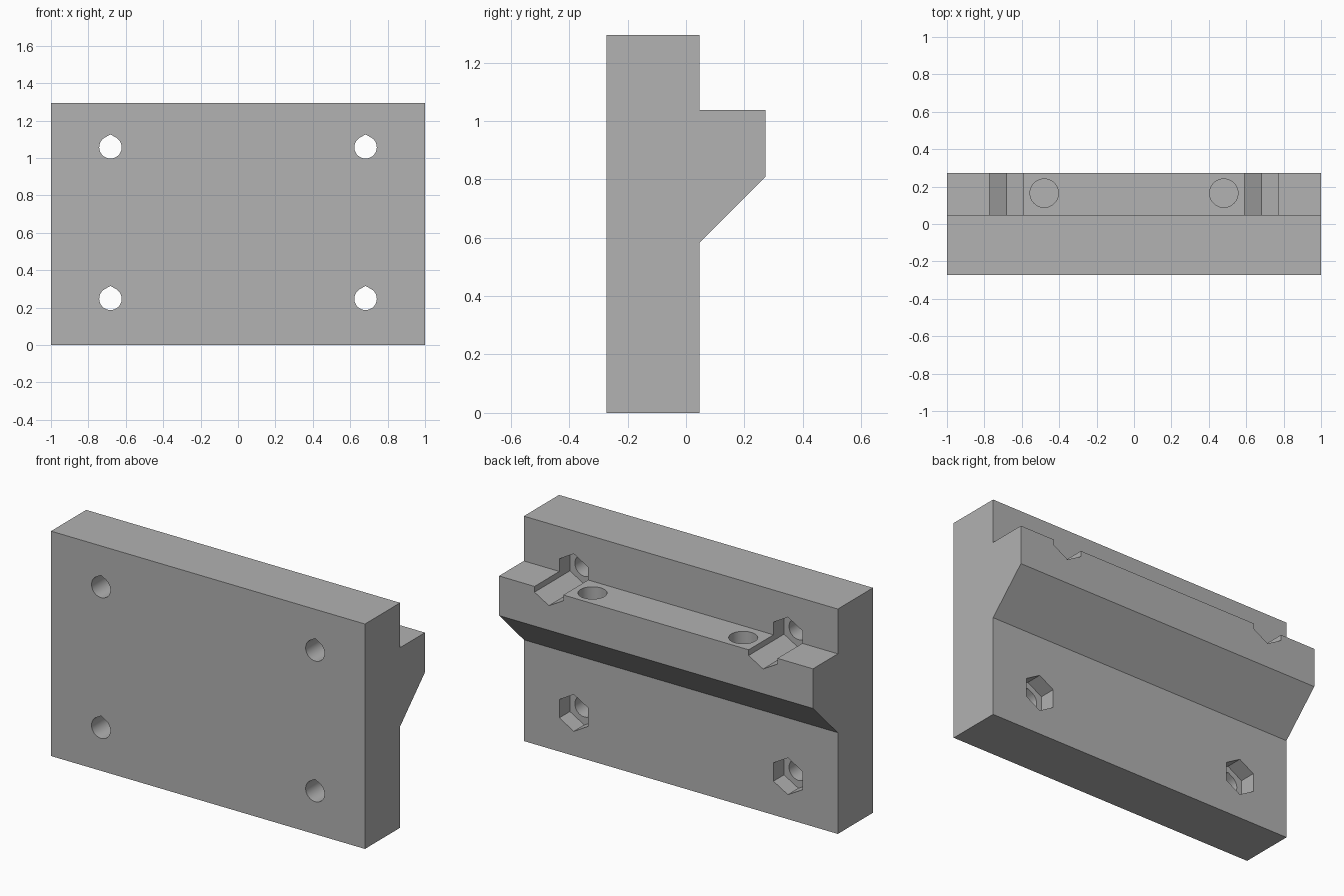
import bpy
import bmesh
from math import sin, cos, pi, radians
from mathutils import Vector

cube = bpy.data.objects.get("Cube")
if cube:
    bpy.data.objects.remove(cube, do_unlink=True)

# Main dimensions
HALF_LENGTH = 1.0
FRONT, BACK, LEDGE_BACK = -0.273, 0.047, 0.273
HEIGHT, LEDGE_TOP = 1.295, 1.037
SLOPE_LOW, SLOPE_HIGH = 0.583, 0.809
BOLT_X, BOLT_ZS, BOLT_R = 0.682, (0.247, 1.057), 0.06
NUT_R, NUT_DEPTH = 0.106, 0.096
PIN_X, PIN_Y, PIN_R, PIN_DEPTH = 0.48, 0.165, 0.076, 0.2

grey = bpy.data.materials.new("mid grey")
grey.use_nodes = True
colour = (0.445, 0.445, 0.445, 1)
grey.diffuse_color = colour
grey.node_tree.nodes["Principled BSDF"].inputs["Base Color"].default_value = colour


def prism(name, outline, sweep):
    """Extrude a closed 3D outline along a vector into a solid."""
    bm = bmesh.new()
    face = bm.faces.new([bm.verts.new(p) for p in outline])
    swept = bmesh.ops.extrude_face_region(bm, geom=[face])["geom"]
    verts = [v for v in swept if isinstance(v, bmesh.types.BMVert)]
    bmesh.ops.translate(bm, verts=verts, vec=Vector(sweep))
    bmesh.ops.recalc_face_normals(bm, faces=bm.faces)
    mesh = bpy.data.meshes.new(name)
    bm.to_mesh(mesh)
    bm.free()
    mesh.materials.append(grey)
    obj = bpy.data.objects.new(name, mesh)
    bpy.context.collection.objects.link(obj)
    return obj


def arc(radius, start, end, steps):
    return [(radius * cos(radians(start + (end - start) * i / steps)),
             radius * sin(radians(start + (end - start) * i / steps)))
            for i in range(steps + 1)]


# Plate with a chamfered ledge along its back
profile = [(FRONT, 0), (BACK, 0), (BACK, SLOPE_LOW), (LEDGE_BACK, SLOPE_HIGH),
           (LEDGE_BACK, LEDGE_TOP), (BACK, LEDGE_TOP), (BACK, HEIGHT), (FRONT, HEIGHT)]
plate = prism("mounting_plate", [(-HALF_LENGTH, y, z) for y, z in profile],
              (2 * HALF_LENGTH, 0, 0))

# Cutter outlines: pointed bolt hole, upright hexagon, round pin hole
teardrop = arc(BOLT_R, 120, 420, 40) + [(0, BOLT_R / cos(pi / 6))]
hexagon = arc(NUT_R, 30, 330, 5)
circle = arc(PIN_R, 0, 352.5, 47)

cutters = []
for side in (-1, 1):
    for cz in BOLT_ZS:
        cx = side * BOLT_X
        cutters.append(prism("bolt_hole_cutter",
                             [(cx + x, FRONT - 0.1, cz + z) for x, z in teardrop],
                             (0, 0.8, 0)))
        cutters.append(prism("nut_pocket_cutter",
                             [(cx + x, BACK - NUT_DEPTH, cz + z) for x, z in hexagon],
                             (0, 0.45 if cz > SLOPE_HIGH else 0.2, 0)))
    cutters.append(prism("pin_hole_cutter",
                         [(side * PIN_X + x, PIN_Y + y, LEDGE_TOP - PIN_DEPTH)
                          for x, y in circle],
                         (0, 0, PIN_DEPTH + 0.1)))

# Cut every hole, then discard the cutters
bpy.ops.object.select_all(action='DESELECT')
bpy.context.view_layer.objects.active = plate
plate.select_set(True)
for cutter in cutters:
    cutter.hide_render = True
    mod = plate.modifiers.new("cut", 'BOOLEAN')
    mod.operation = 'DIFFERENCE'
    mod.solver = 'EXACT'
    mod.object = cutter
    bpy.ops.object.modifier_apply(modifier=mod.name)
    bpy.data.objects.remove(cutter, do_unlink=True)

bpy.ops.object.shade_smooth_by_angle(angle=radians(25))
